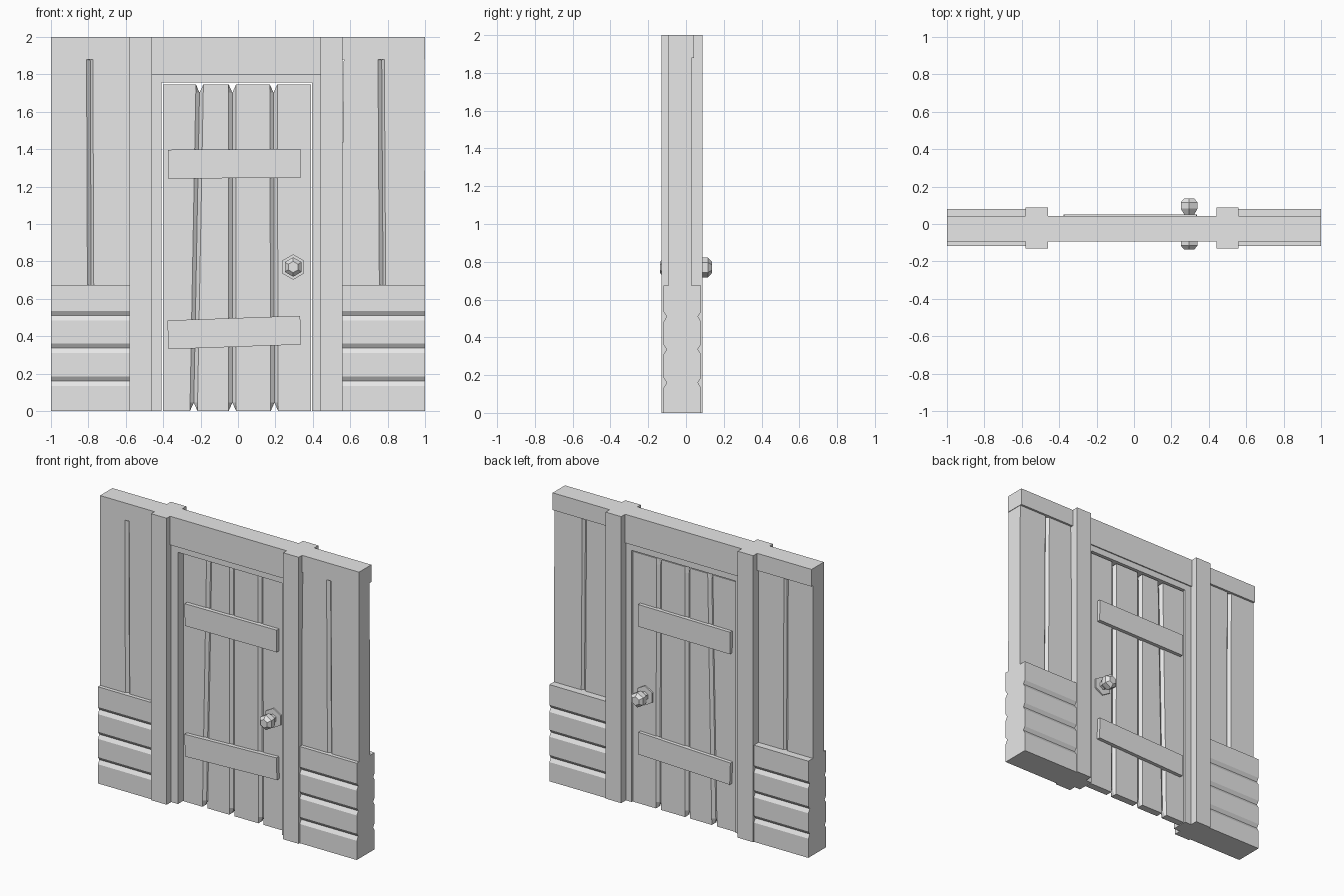
import bpy, bmesh, math
from mathutils import Matrix

if "Cube" in bpy.data.objects:
    bpy.data.objects.remove(bpy.data.objects["Cube"], do_unlink=True)

# Single flat grey
grey = bpy.data.materials.new("plain_grey")
grey.use_nodes = True
grey.diffuse_color = (0.8, 0.8, 0.8, 1)
grey.node_tree.nodes["Principled BSDF"].inputs["Base Color"].default_value = (0.8, 0.8, 0.8, 1)


def finish(name, bm):
    bmesh.ops.recalc_face_normals(bm, faces=bm.faces[:])
    mesh = bpy.data.meshes.new(name)
    bm.to_mesh(mesh)
    bm.free()
    mesh.materials.append(grey)
    obj = bpy.data.objects.new(name, mesh)
    bpy.context.collection.objects.link(obj)
    return obj


def loft(name, rings):
    """Skin equal-length rings of points and cap both ends."""
    bm = bmesh.new()
    loops = [[bm.verts.new(p) for p in ring] for ring in rings]
    n = len(loops[0])
    for a, b in zip(loops, loops[1:]):
        for i in range(n):
            j = (i + 1) % n
            bm.faces.new((a[i], a[j], b[j], b[i]))
    bm.faces.new(loops[0])
    bm.faces.new(loops[-1])
    return finish(name, bm)


def box(name, x0, x1, y0, y1, z0, z1):
    ring = [(x0, z0), (x1, z0), (x1, z1), (x0, z1)]
    return loft(name, [[(x, y, z) for x, z in ring] for y in (y0, y1)])


def plank(name, left, right, y0, y1, z0, z1, cl, cr, notch=0.045):
    """Upright board; left/right are (bottom x, top x), cl/cr the edge chamfers."""
    def outline(y, full):
        def side(edge, c, s):
            def x(z):
                return edge[0] + (edge[1] - edge[0]) * (z - z0) / (z1 - z0)
            zs = (z0, z0 + notch, z1 - notch, z1)
            return [(x(z) + s * c * (0 if full and k in (1, 2) else 1), y, z)
                    for k, z in enumerate(zs)]
        return side(right, cr, -1) + side(left, cl, 1)[::-1]
    d = 0.016
    return loft(name, [outline(y0, False), outline(y0 + d, True),
                       outline(y1 - d, True), outline(y1, False)])


def grooved_boards(name, x0, x1, y0, y1, top, grooves):
    """Stack of horizontal boards with V grooves front and back."""
    front = [(y0, 0)]
    back = [(y1, 0)]
    for z in grooves:
        for dz, depth in ((-0.026, 0), (0, 0.016), (0.024, 0)):
            front.append((y0 + depth, z + dz))
            back.append((y1 - depth, z + dz))
    front.append((y0, top))
    back.append((y1, top))
    profile = front + back[::-1]
    return loft(name, [[(x, y, z) for y, z in profile] for x in (x0, x1)])


# Posts, lintel and the wall's top rail
box("right_post", -0.58, -0.46, -0.13, 0.087, 0, 2)
box("left_post", 0.44, 0.56, -0.13, 0.087, 0, 2)
box("lintel", -0.47, 0.45, -0.093, 0.043, 1.8, 2)
box("right_top_rail", -1, -0.57, -0.093, 0.043, 1.88, 2)
box("left_top_rail", 0.55, 1, -0.093, 0.043, 1.88, 2)

# Door frame
box("right_jamb", -0.47, -0.408, -0.08, 0.035, 0, 1.8)
box("left_jamb", 0.395, 0.45, -0.08, 0.035, 0, 1.8)
box("head_jamb", -0.41, 0.40, -0.08, 0.035, 1.757, 1.81)

# Wall panels beside the door
wall = (-0.092, 0.028, 0.62, 1.92)
plank("right_wall_outer_plank", (-1, -1), (-0.785, -0.79), *wall, 0, 0.02)
plank("right_wall_inner_plank", (-0.785, -0.79), (-0.56, -0.56), *wall, 0.014, 0)
plank("left_wall_inner_plank", (0.55, 0.566), (0.776, 0.768), *wall, 0, 0.02)
plank("left_wall_outer_plank", (0.776, 0.768), (1, 0.997), *wall, 0.014, 0)
grooves = (0.16, 0.337, 0.51)
grooved_boards("right_lower_boards", -1, -0.57, -0.118, 0.079, 0.675, grooves)
grooved_boards("left_lower_boards", 0.55, 1, -0.118, 0.079, 0.675, grooves)

# Door planks, with (bottom x, top x) for every seam
seams = [(-0.402, -0.402), (-0.237, -0.205), (-0.03, -0.03), (0.195, 0.19), (0.39, 0.39)]
for i, (a, b) in enumerate(zip(seams, seams[1:])):
    plank(f"door_plank_{i + 1}", a, b, -0.025, 0.025, 0, 1.747,
          0 if i == 0 else 0.02, 0 if i == 3 else 0.02)

# Slightly crooked battens on both faces
for label, z, slope in (("upper", 1.322, 0.006), ("lower", 0.42, 0.035)):
    for face, y0, y1 in (("front", -0.052, -0.02), ("back", 0.02, 0.05)):
        batten = box(f"{label}_{face}_batten", -0.355, 0.355, y0, y1, -0.077, 0.077)
        batten.data.transform(Matrix.Translation((-0.02, 0, z))
                              @ Matrix.Rotation(-math.atan(slope), 4, "Y"))

# Six-sided handles: plate, neck and knob, as (radius, distance from door centre)
handle = [(0.068, 0.02), (0.068, 0.036), (0.03, 0.037), (0.03, 0.05),
          (0.052, 0.082), (0.052, 0.116), (0.03, 0.137)]
for face, s in (("front", -1), ("back", 1)):
    loft(f"{face}_handle", [[(0.295 + r * math.sin(k * math.pi / 3), s * d,
                              0.77 + r * math.cos(k * math.pi / 3)) for k in range(6)]
                            for r, d in handle])
